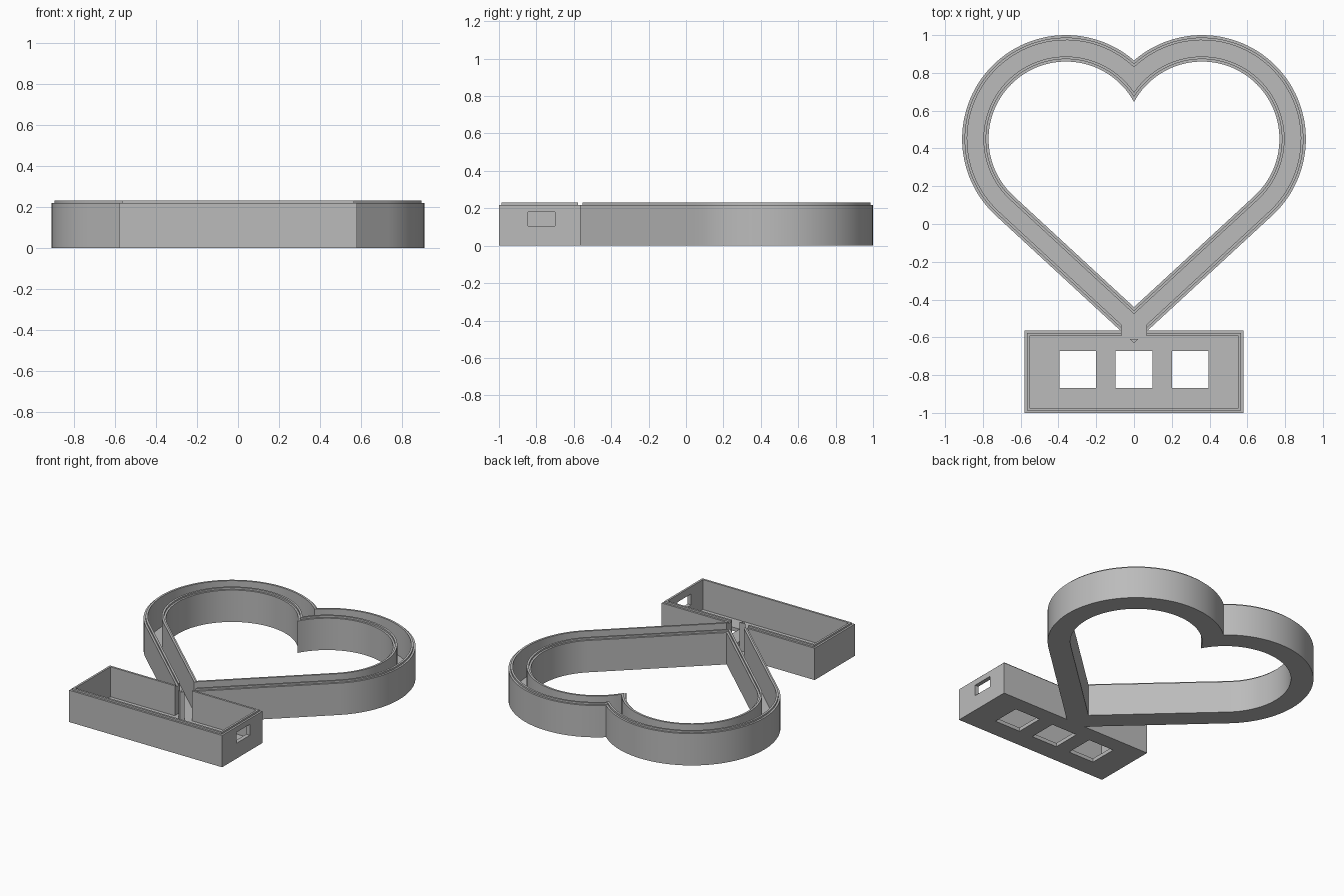
import bpy, bmesh
from math import sin, cos, tan, acos, pi, radians

if "Cube" in bpy.data.objects:
    bpy.data.objects.remove(bpy.data.objects["Cube"])

RIM, SHOULDER, FLOOR = 0.23, 0.218, 0.025   # heights
WALL, STEP = 0.027, 0.013                   # wall thickness, lip setback
R_OUT, R_IN = 0.55, 0.41                    # lobe radii
LOBE_X, LOBE_Y, SLOPE = 0.36, 0.45, radians(42.7)

grey = bpy.data.materials.new("plain grey")
grey.use_nodes = True
colour = (0.5, 0.5, 0.5, 1)
grey.diffuse_color = colour
grey.node_tree.nodes["Principled BSDF"].inputs["Base Color"].default_value = colour


def heart_outline(r):
    """Two round lobes joined by tangent lines to a bottom tip."""
    start, end, n = acos(-LOBE_X / r), SLOPE - pi / 2, 56
    half = []
    for i in range(n + 1):
        a = start + (end - start) * i / n
        half.append((LOBE_X + r * cos(a), LOBE_Y + r * sin(a)))
    half[0] = (0, half[0][1])
    tip = (0, LOBE_Y - LOBE_X * tan(SLOPE) - r / cos(SLOPE))
    return half + [tip] + [(-x, y) for x, y in reversed(half[1:])]


def box_outline(inset):
    x, y0, y1 = 0.58 - inset, -1 + inset, -0.565 - inset
    return [(-x, y0), (x, y0), (x, y1), (-x, y1)]


def loft(name, outline, section, closed):
    """Skin outlines stacked along a (parameter, height) section."""
    bm = bmesh.new()
    rings = [[bm.verts.new((x, y, z)) for x, y in outline(p)] for p, z in section]
    pairs = list(zip(rings, rings[1:]))
    if closed:
        pairs.append((rings[-1], rings[0]))
    else:
        bm.faces.new(rings[0])
        bm.faces.new(rings[-1])
    for a, b in pairs:
        for i in range(len(a)):
            j = (i + 1) % len(a)
            bm.faces.new((a[i], a[j], b[j], b[i]))
    bmesh.ops.recalc_face_normals(bm, faces=bm.faces)
    mesh = bpy.data.meshes.new(name)
    bm.to_mesh(mesh)
    bm.free()
    mesh.materials.append(grey)
    ob = bpy.data.objects.new(name, mesh)
    bpy.context.collection.objects.link(ob)
    return ob


def block(name, x0, x1, y0, y1, z0, z1):
    corners = [(x0, y0), (x1, y0), (x1, y1), (x0, y1)]
    return loft(name, lambda p: corners, [(0, z0), (0, z1)], False)


def combine(target, other, operation):
    mod = target.modifiers.new(operation.lower(), "BOOLEAN")
    mod.operation, mod.object, mod.solver = operation, other, "EXACT"
    bpy.context.view_layer.objects.active = target
    bpy.ops.object.modifier_apply(modifier=mod.name)
    bpy.data.objects.remove(other)


# Heart-shaped channel with a stepped lip on both walls
tray = loft("heart_tray", heart_outline, [
    (R_OUT, 0), (R_OUT, SHOULDER), (R_OUT - STEP, SHOULDER), (R_OUT - STEP, RIM),
    (R_OUT - WALL, RIM), (R_OUT - WALL, FLOOR), (R_IN + WALL, FLOOR),
    (R_IN + WALL, RIM), (R_IN + STEP, RIM), (R_IN + STEP, SHOULDER),
    (R_IN, SHOULDER), (R_IN, 0)], True)

# Open base box with the same lip
base = loft("base_box", box_outline, [
    (0, 0), (0, SHOULDER), (STEP, SHOULDER), (STEP, RIM),
    (WALL, RIM), (WALL, FLOOR)], False)
combine(tray, base, "UNION")

# Passage between box and channel
combine(tray, block("passage_cutter", -0.065, 0.065, -0.61, -0.52, FLOOR, 0.3), "DIFFERENCE")

# Three square holes in the box floor
for x in (-0.298, 0, 0.298):
    combine(tray, block("floor_cutter", x - 0.097, x + 0.097, -0.867, -0.673, -0.1, 0.1), "DIFFERENCE")

# Socket opening in the left end of the box
combine(tray, block("socket_cutter", 0.5, 0.65, -0.845, -0.70, 0.105, 0.18), "DIFFERENCE")

bpy.ops.object.select_all(action="DESELECT")
tray.select_set(True)
bpy.context.view_layer.objects.active = tray
bpy.ops.object.shade_smooth_by_angle(angle=radians(30))
